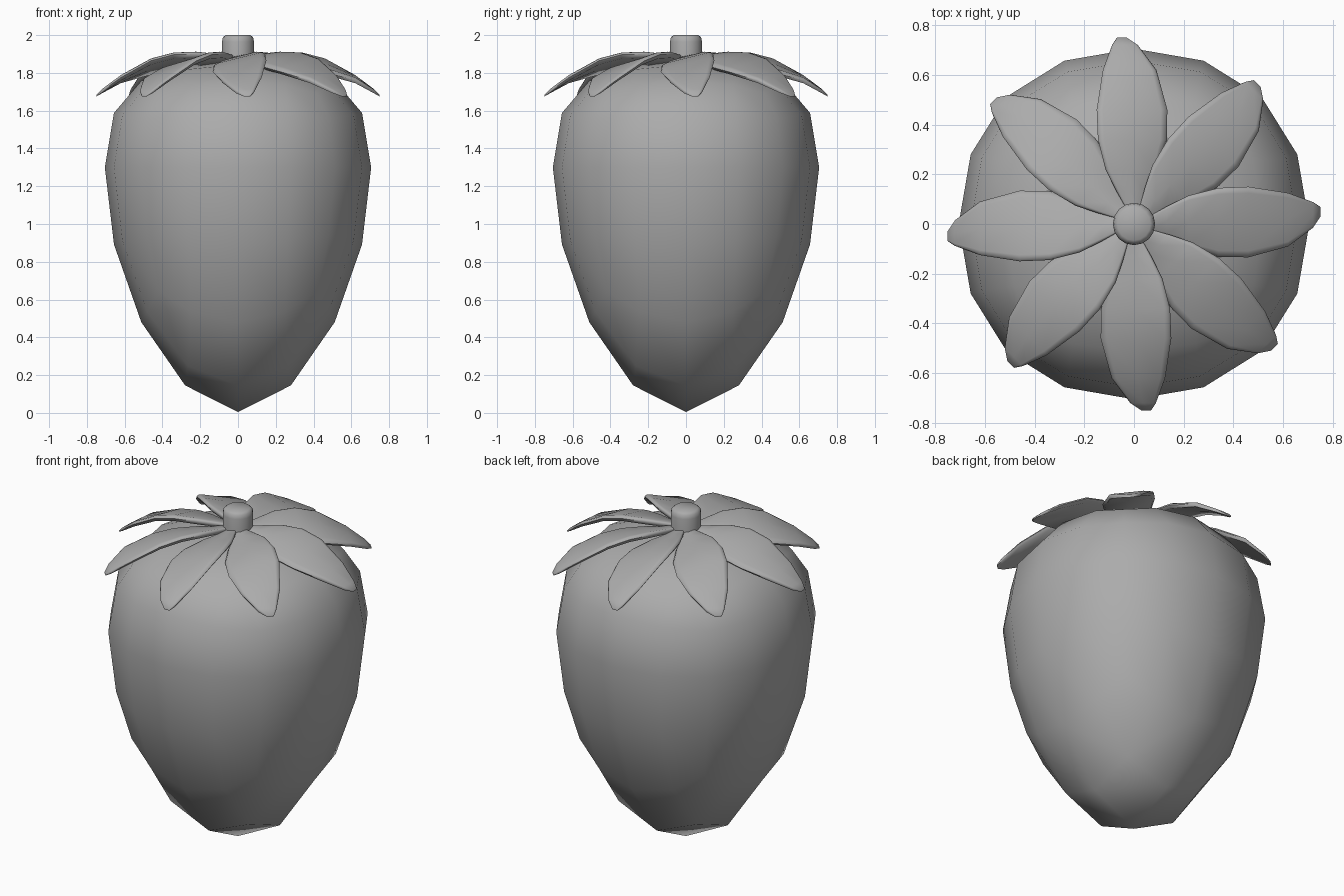
import bpy, bmesh, math
from mathutils import Matrix

if "Cube" in bpy.data.objects:
    bpy.data.objects.remove(bpy.data.objects["Cube"])

grey = bpy.data.materials.new("mid_grey")
grey.diffuse_color = (0.41, 0.41, 0.41, 1)
grey.use_nodes = True
grey.node_tree.nodes["Principled BSDF"].inputs["Base Color"].default_value = grey.diffuse_color


def make_object(name, bm, angle=None):
    bmesh.ops.recalc_face_normals(bm, faces=bm.faces)
    mesh = bpy.data.meshes.new(name)
    bm.to_mesh(mesh)
    bm.free()
    finish(bpy.data.objects.new(name, mesh), angle, True)


def finish(ob, angle=None, link=False):
    if link:
        bpy.context.collection.objects.link(ob)
    ob.data.materials.append(grey)
    bpy.ops.object.select_all(action='DESELECT')
    bpy.context.view_layer.objects.active = ob
    ob.select_set(True)
    if angle:
        bpy.ops.object.shade_smooth_by_angle(angle=math.radians(angle))
    else:
        bpy.ops.object.shade_smooth()


def interpolate(x, table):
    for (a, fa), (b, fb) in zip(table, table[1:]):
        if x <= b:
            return fa + (fb - fa) * (x - a) / (b - a)
    return table[-1][1]


# Fruit body: twice-subdivided cube, pulled to a point below, flattened above
bpy.ops.mesh.primitive_cube_add(size=2)
body = bpy.context.object
body.name = "fruit_body"
sub = body.modifiers.new("round", 'SUBSURF')
sub.levels = 2
bpy.ops.object.modifier_apply(modifier=sub.name)
top = max(v.co.z for v in body.data.vertices)
heights = [(-1, 0.005), (-0.929, 0.15), (-0.72, 0.49), (-0.39, 0.90), (0, 1.30),
           (0.39, 1.585), (0.72, 1.755), (0.929, 1.845), (1, 1.87)]
for v in body.data.vertices:
    v.co.x *= 0.705 / top
    v.co.y *= 0.705 / top
    v.co.z = interpolate(v.co.z / top, heights)
finish(body)

# Stem: short rounded cylinder
bm = bmesh.new()
profile = [(0, 1.85), (0.085, 1.85), (0.085, 1.965), (0.08, 1.988), (0.066, 2.0), (0, 2.0)]
vs = [bm.verts.new((r, 0, z)) for r, z in profile]
es = [bm.edges.new(pair) for pair in zip(vs, vs[1:])]
bmesh.ops.spin(bm, geom=vs + es, cent=(0, 0, 0), axis=(0, 0, 1),
               angle=2 * math.pi, steps=16)
bmesh.ops.remove_doubles(bm, verts=bm.verts, dist=0.0005)
make_object("stem", bm, 50)

# Leaf rows: distance from centre, low edge, high edge, low z, high z, thickness
rows = [
    (0.06, -0.030, 0.030, 1.885, 1.895, 0.03),
    (0.13, -0.050, 0.070, 1.875, 1.905, 0.03),
    (0.22, -0.095, 0.115, 1.862, 1.917, 0.035),
    (0.34, -0.132, 0.145, 1.845, 1.914, 0.035),
    (0.46, -0.134, 0.150, 1.822, 1.882, 0.035),
    (0.62, -0.090, 0.125, 1.775, 1.790, 0.03),
    (0.72, -0.015, 0.088, 1.712, 1.714, 0.02),
    (0.75, 0.030, 0.068, 1.683, 1.684, 0.008),
]
# Cross-section with rounded rims: position across, depth below the top
section = [(0, 0.5), (0.03, 0.15), (0.09, 0), (0.5, 0), (0.91, 0), (0.97, 0.15),
           (1, 0.5), (0.95, 1), (0.5, 1), (0.05, 1)]


def make_leaf(i):
    bm = bmesh.new()
    loops = [[bm.verts.new((u, lo + (hi - lo) * t, zl + (zh - zl) * t - d * th))
              for t, d in section] for u, lo, hi, zl, zh, th in rows]
    n = len(section)
    for a, b in zip(loops, loops[1:]):
        for k in range(n):
            m = (k + 1) % n
            bm.faces.new((a[k], b[k], b[m], a[m]))
    bm.faces.new(loops[0])
    bm.faces.new(loops[-1])
    bmesh.ops.transform(bm, verts=bm.verts,
                        matrix=Matrix.Rotation(i * math.pi / 4, 4, 'Z'))
    make_object(f"leaf_{i + 1}", bm, 60)


for i in range(8):
    make_leaf(i)
